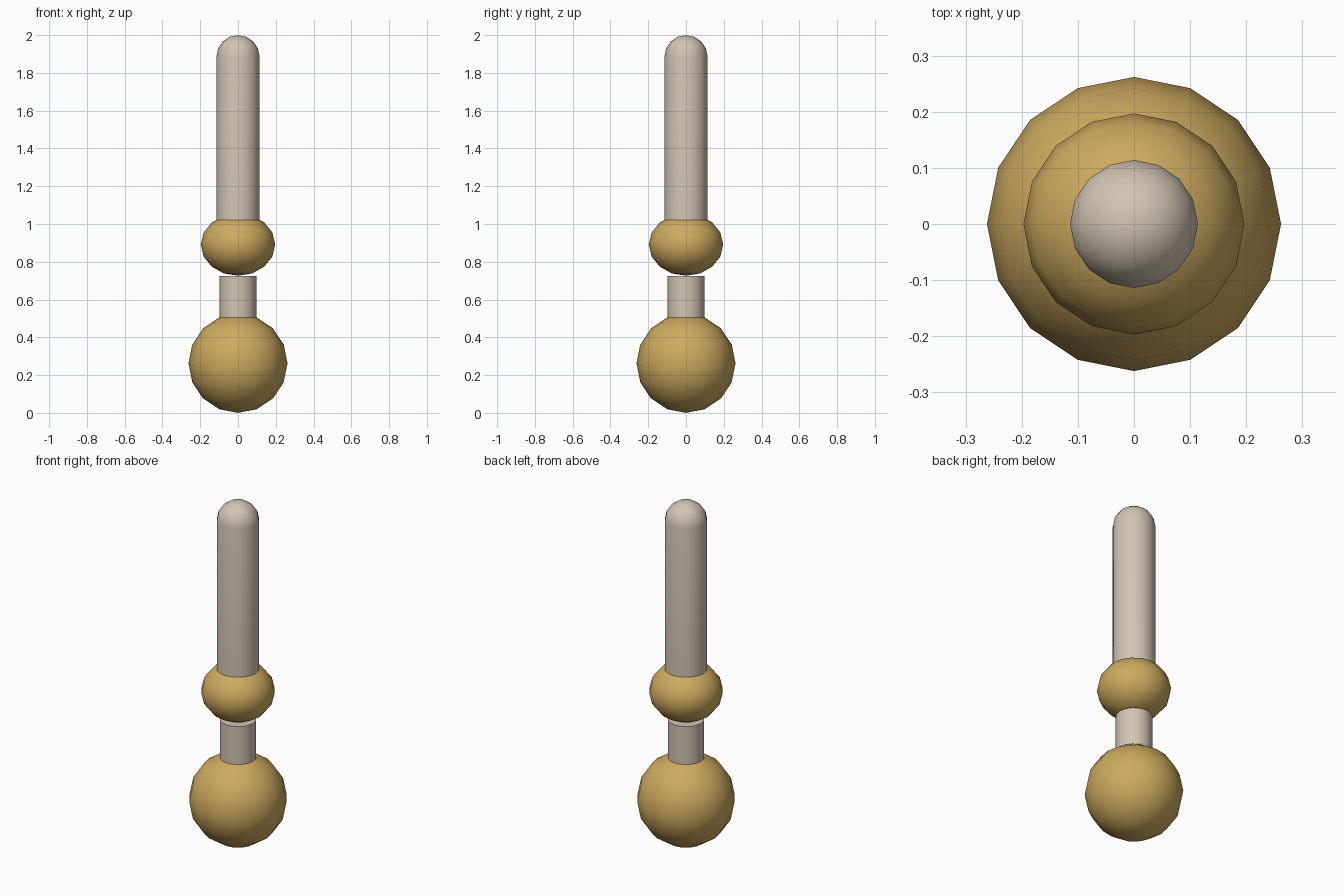
import bpy
import bmesh
import math

cube = bpy.data.objects.get("Cube")
if cube:
    bpy.data.objects.remove(cube, do_unlink=True)

SIDES = 16


def make_material(name, rgb):
    mat = bpy.data.materials.new(name)
    mat.use_nodes = True
    color = (*rgb, 1.0)
    mat.diffuse_color = color
    mat.node_tree.nodes["Principled BSDF"].inputs["Base Color"].default_value = color
    return mat


def lathe(name, profile, mat):
    """Revolve a bottom-to-top (radius, z) profile; zero radius makes a pole."""
    bm = bmesh.new()
    rings = []
    for r, z in profile:
        if r < 1e-5:
            rings.append([bm.verts.new((0, 0, z))] * SIDES)
        else:
            angles = [math.tau * i / SIDES for i in range(SIDES)]
            rings.append([bm.verts.new((r * math.cos(a), r * math.sin(a), z)) for a in angles])
    for low, high in zip(rings, rings[1:]):
        for i in range(SIDES):
            j = (i + 1) % SIDES
            corners = dict.fromkeys((low[i], low[j], high[j], high[i]))
            bm.faces.new(list(corners))
    mesh = bpy.data.meshes.new(name)
    bm.to_mesh(mesh)
    bm.free()
    mesh.materials.append(mat)
    obj = bpy.data.objects.new(name, mesh)
    bpy.context.collection.objects.link(obj)
    bpy.ops.object.select_all(action="DESELECT")
    obj.select_set(True)
    bpy.context.view_layer.objects.active = obj
    bpy.ops.object.shade_smooth_by_angle(angle=math.radians(35))
    return obj


def arc(radius, height, center, start=-90, steps=8):
    """Elliptical profile from the start latitude up to the pole."""
    points = []
    for i in range(steps + 1):
        a = math.radians(start + (90 - start) * i / steps)
        points.append((radius * math.cos(a), center + height * math.sin(a)))
    return points


gold = make_material("warm gold", (0.61, 0.40, 0.115))
ivory = make_material("pale ivory", (0.64, 0.56, 0.455))

# Round base ball and flattened middle knob
lathe("base_ball", arc(0.262, 0.262, 0.264), gold)
lathe("middle_knob", arc(0.197, 0.165, 0.891), gold)

# Short capped neck between the two balls
lathe("neck", [(0, 0.45), (0.098, 0.45), (0.098, 0.726), (0, 0.726)], ivory)

# Long shaft with a domed tip
lathe("shaft", [(0, 0.95), (0.114, 0.95)] + arc(0.114, 0.114, 1.886, start=0, steps=4), ivory)

# Settle the base exactly on the ground
bpy.data.objects["base_ball"].location.z = -0.002
